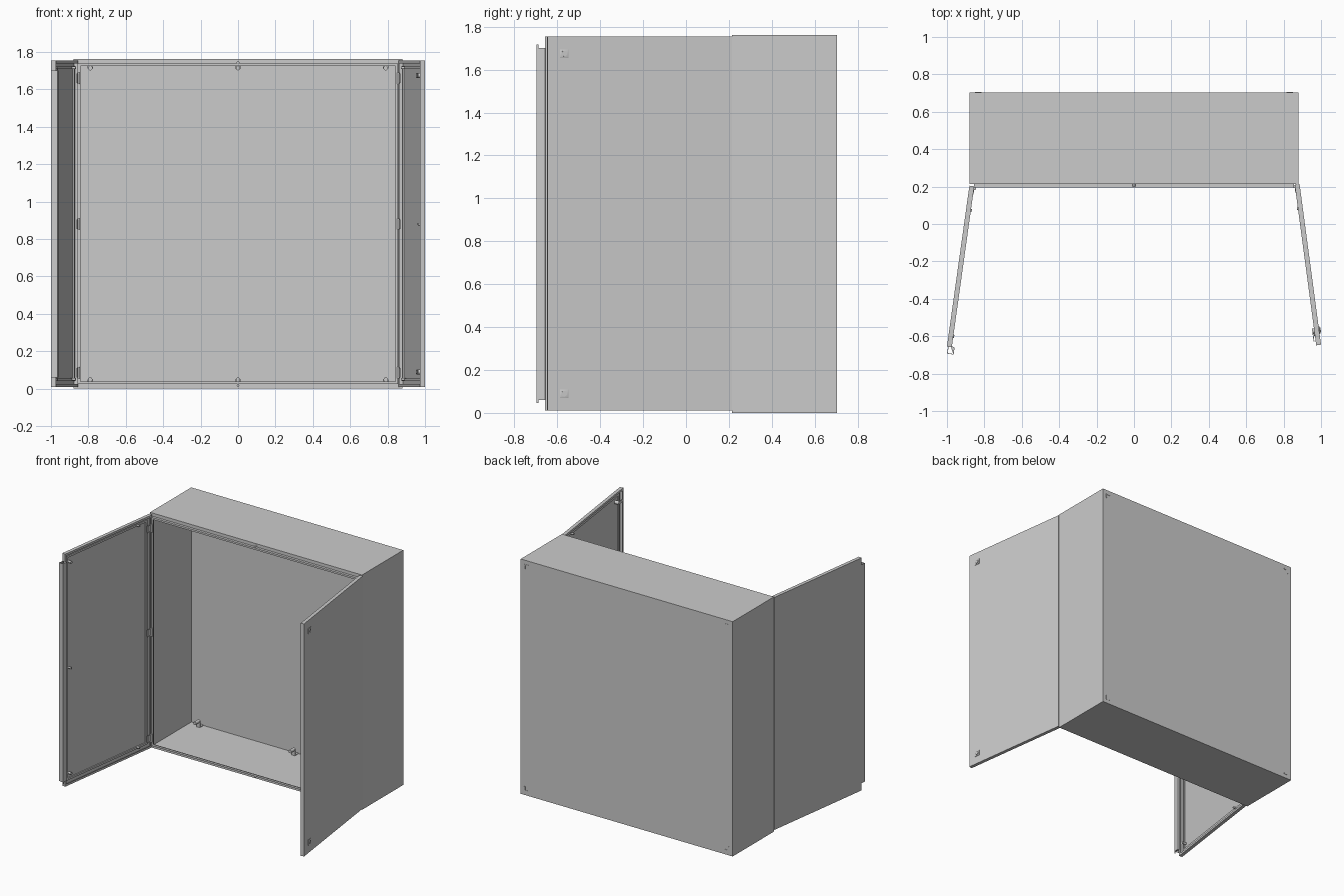
import bpy, bmesh, math
from mathutils import Matrix, Vector

if "Cube" in bpy.data.objects:
    bpy.data.objects.remove(bpy.data.objects["Cube"])

I = Matrix.Identity(4)


def finish(name, bm, m=I):
    bm.transform(m)
    bmesh.ops.recalc_face_normals(bm, faces=bm.faces)
    me = bpy.data.meshes.new(name)
    bm.to_mesh(me)
    bm.free()
    ob = bpy.data.objects.new(name, me)
    bpy.context.collection.objects.link(ob)
    return ob


def tray(name, u0, u1, z0, z1, prof, m=I, closed=False):
    """Rectangular rings swept through (inset, depth) points."""
    bm = bmesh.new()
    loops = []
    for i, d in prof:
        loops.append([bm.verts.new(p) for p in ((u0 + i, d, z0 + i), (u1 - i, d, z0 + i),
                                                (u1 - i, d, z1 - i), (u0 + i, d, z1 - i))])
    pairs = list(zip(loops, loops[1:]))
    if closed:
        pairs.append((loops[-1], loops[0]))
    for a, b in pairs:
        for k in range(4):
            n = (k + 1) % 4
            bm.faces.new((a[k], a[n], b[n], b[k]))
    if not closed:
        bm.faces.new(loops[0])
        bm.faces.new(loops[-1])
    return finish(name, bm, m)


def box(name, lo, hi, m=I):
    lo, hi = Vector(lo), Vector(hi)
    bm = bmesh.new()
    bmesh.ops.create_cube(bm, size=1)
    for v in bm.verts:
        v.co = Vector([(lo[k] + hi[k]) / 2 + v.co[k] * (hi[k] - lo[k]) for k in range(3)])
    return finish(name, bm, m)


def cyl(name, c, r, length, m=I, axis='Y'):
    bm = bmesh.new()
    bmesh.ops.create_cone(bm, cap_ends=True, segments=20, radius1=r, radius2=r, depth=length)
    rot = Matrix.Rotation(math.pi / 2, 4, 'X') if axis == 'Y' else I
    return finish(name, bm, m @ Matrix.Translation(c) @ rot)


def prism(name, pts, z0, z1, m=I):
    bm = bmesh.new()
    f = bm.faces.new([bm.verts.new((x, y, z0)) for x, y in pts])
    ext = bmesh.ops.extrude_face_region(bm, geom=[f])
    bmesh.ops.translate(bm, vec=(0, 0, z1 - z0),
                        verts=[g for g in ext['geom'] if isinstance(g, bmesh.types.BMVert)])
    return finish(name, bm, m)


def door_frame(origin, end, side):
    """Local axes: x along the door from the hinge, y into its inner side."""
    u = (Vector(end) - Vector(origin)).normalized()
    v = Vector((-u.y, u.x)) * side
    return Matrix(((u.x, v.x, 0, origin[0]), (u.y, v.y, 0, origin[1]),
                   (0, 0, 1, 0), (0, 0, 0, 1)))


# Cabinet shell with folded front rim
H = 1.762
tray("cabinet_shell", -0.88, 0.88, 0, H, [
    (0, 0.703), (0, 0.214), (0.024, 0.214), (0.024, 0.195), (0.038, 0.195),
    (0.038, 0.199), (0.028, 0.199), (0.028, 0.218), (0.005, 0.218), (0.005, 0.698)])

# L-shaped marks at the rear corners
for sx in (-1, 1):
    for z, sz in ((0.03, 1), (H - 0.03, -1)):
        x = 0.85 * sx
        for dx, dz in ((0.035, 0.008), (0.008, 0.035)):
            xs, zs = sorted((x, x - sx * dx)), sorted((z, z + sz * dz))
            box("rear_corner_mark", (xs[0], 0.7, zs[0]), (xs[1], 0.705, zs[1]))

# Mounting brackets with studs along floor and ceiling
for x in (-0.79, 0, 0.79):
    for z, s in ((0.005, 1), (H - 0.005, -1)):
        zs = sorted((z, z + s * 0.045))
        box("mounting_bracket", (x - 0.015, 0.655, zs[0]), (x + 0.015, 0.66, zs[1]))
        zf = sorted((z, z + s * 0.005))
        box("bracket_foot", (x - 0.015, 0.655, zf[0]), (x + 0.015, 0.698, zf[1]))
        cyl("bracket_stud", (x, 0.64, z + s * 0.043), 0.012, 0.05)
# Rim strike pins
for z in (0.018, H - 0.018):
    cyl("strike_pin", (0, 0.208, z), 0.007, 0.014)

# Doors: folded trays with gasket, hinges and fixing studs
L, T = 0.868, 0.026
left = door_frame((-0.88, 0.205), (-1.0, -0.655), 1)
right = door_frame((0.885, 0.215), (1.0, -0.645), -1)
for side, m in (("left", left), ("right", right)):
    tray(side + "_door", 0, L, 0.01, 1.755, [
        (0, 0), (0, T), (0.016, T), (0.016, T - 0.003), (0.004, T - 0.003), (0.004, 0.004)], m)
    tray(side + "_door_gasket", 0, L, 0.01, 1.755, [
        (0.03, 0.004), (0.03, 0.012), (0.045, 0.012), (0.045, 0.004)], m, True)
    for z in (0.085, 0.88, 1.66):
        box(side + "_hinge_leaf", (0.004, T - 0.004, z - 0.025), (0.045, T + 0.002, z + 0.025), m)
        cyl(side + "_hinge_pin", (0.012, T + 0.004, z), 0.007, 0.06, m, 'Z')
    for u, z in ((0.13, 0.05), (0.13, 1.715), (0.81, 0.88)):
        cyl(side + "_door_stud", (u, 0.016, z), 0.007, 0.03, m)

# Locks on the right door, catches on the left door
for z in (0.09, 1.675):
    tray("lock_escutcheon", 0.77, 0.81, z - 0.02, z + 0.02,
         [(0, 0.0), (0, -0.003), (0.002, -0.004)], right)
    cyl("lock_barrel", (0.79, 0.014, z), 0.013, 0.044, right)
    cyl("lock_key_insert", (0.79, -0.006, z), 0.006, 0.006, right)
    box("lock_cam", (0.782, 0.033, z - 0.01), (0.845, 0.037, z + 0.01), right)
    cyl("left_door_catch", (0.81, 0.016, z), 0.009, 0.03, left)

# Overlap channel on the free edge of the left door
g = 0.003
prism("overlap_channel", [
    (L - 0.006, 0.006), (0.906, 0.006), (0.906, 0.041), (L, 0.041), (L, T - 0.004),
    (L - g, T - 0.004), (L - g, 0.041 - g), (L, 0.041 - g), (0.906 - g, 0.041 - g),
    (0.906 - g, 0.006 + g), (L - 0.006, 0.006 + g)], 0.06, 1.70, left)
for z in (0.045, 1.70):
    box("channel_end_tab", (0.896, 0.038, z), (0.906, 0.041, z + 0.018), left)

# Shading
for ob in bpy.data.objects:
    ob.select_set(True)
    bpy.context.view_layer.objects.active = ob
bpy.ops.object.shade_smooth_by_angle(angle=math.radians(30))
